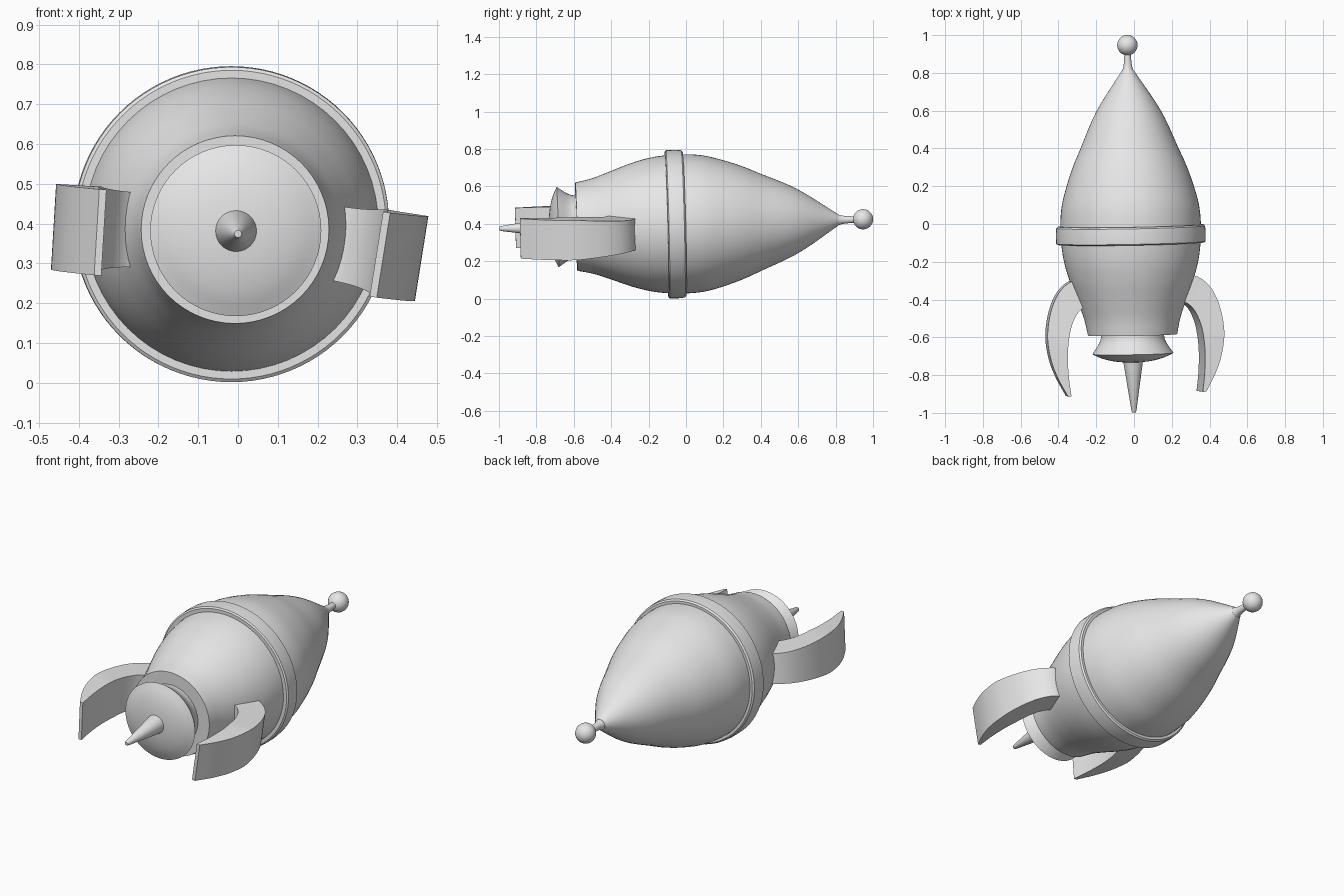
import bpy, bmesh
from math import cos, sin, pi, radians
from mathutils import Matrix, Vector

if "Cube" in bpy.data.objects:
    bpy.data.objects.remove(bpy.data.objects["Cube"])

grey = bpy.data.materials.new("plain_grey")
grey.use_nodes = True
GREY = (0.8, 0.8, 0.8, 1)
grey.diffuse_color = GREY
grey.node_tree.nodes["Principled BSDF"].inputs["Base Color"].default_value = GREY

# The rocket lies along y with its axis slightly tilted
tilt = Vector((0, 1, 0)).rotation_difference(Vector((-0.018, 1, 0.0256)))
PLACE = Matrix.Translation((-0.018, 0, 0.4)) @ tilt.to_matrix().to_4x4()


def finish(name, bm):
    bmesh.ops.recalc_face_normals(bm, faces=bm.faces)
    bm.transform(PLACE)
    mesh = bpy.data.meshes.new(name)
    bm.to_mesh(mesh)
    bm.free()
    mesh.materials.append(grey)
    obj = bpy.data.objects.new(name, mesh)
    bpy.context.collection.objects.link(obj)
    bpy.ops.object.select_all(action="DESELECT")
    obj.select_set(True)
    bpy.context.view_layer.objects.active = obj
    bpy.ops.object.shade_smooth_by_angle(angle=radians(32))
    return obj


def smooth(points, steps=5):
    """Catmull-Rom curve through 2D points."""
    pts = [Vector(p) for p in points]
    pts = [2 * pts[0] - pts[1]] + pts + [2 * pts[-1] - pts[-2]]
    out = []
    for a, b, c, d in zip(pts, pts[1:], pts[2:], pts[3:]):
        for i in range(steps):
            t = i / steps
            out.append(0.5 * (2 * b + (c - a) * t + (2 * a - 5 * b + 4 * c - d) * t**2
                              + (3 * b - a - 3 * c + d) * t**3))
    return out + [pts[-2]]


def lathe(name, profile, segments=64):
    """Turn (radius, y) points about the y axis, closing both ends."""
    bm = bmesh.new()
    rings = []
    for r, y in profile:
        angles = [2 * pi * i / segments for i in range(segments)]
        rings.append([bm.verts.new((r * cos(a), y, r * sin(a))) for a in angles])
    for lo, hi in zip(rings, rings[1:]):
        for i in range(segments):
            j = (i + 1) % segments
            bm.faces.new((lo[i], lo[j], hi[j], hi[i]))
    bm.faces.new(rings[0])
    bm.faces.new(rings[-1])
    return finish(name, bm)


# Hull
lathe("hull", smooth([(0.236, -0.587), (0.255, -0.5), (0.29, -0.4), (0.327, -0.3),
                      (0.355, -0.2), (0.369, -0.1), (0.372, 0), (0.363, 0.1),
                      (0.337, 0.2), (0.303, 0.3), (0.26, 0.4), (0.17, 0.6),
                      (0.03, 0.815)]))

# Belt around the widest part
lathe("belt", [(0.36, -0.104), (0.388, -0.104), (0.396, -0.098), (0.397, -0.05),
               (0.394, -0.016), (0.386, -0.008), (0.36, -0.008)], 96)

# Engine bell with its rounded rear cap and tail spike
lathe("engine_bell", smooth([(0.166, -0.57), (0.167, -0.595), (0.178, -0.63),
                             (0.215, -0.687)]))
lathe("engine_cap", smooth([(0.215, -0.687), (0.16, -0.711), (0.1, -0.726),
                            (0.03, -0.734)]))
lathe("tail_spike", [(0.054, -0.715), (0.013, -0.99), (0.009, -0.998)], 32)

# Nose antenna
lathe("antenna_rod", smooth([(0.032, 0.805), (0.022, 0.84), (0.016, 0.91)]), 32)
bm = bmesh.new()
bmesh.ops.create_uvsphere(bm, u_segments=32, v_segments=16, radius=0.054,
                          matrix=Matrix.Translation((0, 0.947, 0)))
finish("antenna_ball", bm)

# Curved fins, lofted between an outer and an inner edge
OUTER = smooth([(0.24, -0.275), (0.33, -0.29), (0.4, -0.35), (0.445, -0.45),
                (0.465, -0.58), (0.45, -0.7), (0.415, -0.8), (0.362, -0.9)])
INNER = smooth([(0.22, -0.415), (0.27, -0.43), (0.31, -0.47), (0.34, -0.54),
                (0.355, -0.62), (0.36, -0.7), (0.356, -0.8), (0.344, -0.9)])


def half_height(y):
    return 0.108 - 0.024 * max(0, min(1, (y + 0.6) / 0.3))


def fin(name, side, roll, shift):
    bm = bmesh.new()
    loops = []
    for o, i in zip(OUTER, INNER):
        corners = [(o, 1), (o, -1), (i, -1), (i, 1)]
        loops.append([bm.verts.new((side * p.x, p.y, s * half_height(p.y)))
                      for p, s in corners])
    for a, b in zip(loops, loops[1:]):
        for k in range(4):
            n = (k + 1) % 4
            bm.faces.new((a[k], a[n], b[n], b[k]))
    bm.faces.new(loops[0])
    bm.faces.new(loops[-1])
    bm.transform(Matrix.Translation(shift) @ Matrix.Rotation(radians(roll), 4, "Y"))
    finish(name, bm)


fin("left_fin", 1, 9, (0.01, 0.006, 0))
fin("right_fin", -1, 3.4, (0.008, -0.006, -0.02))
